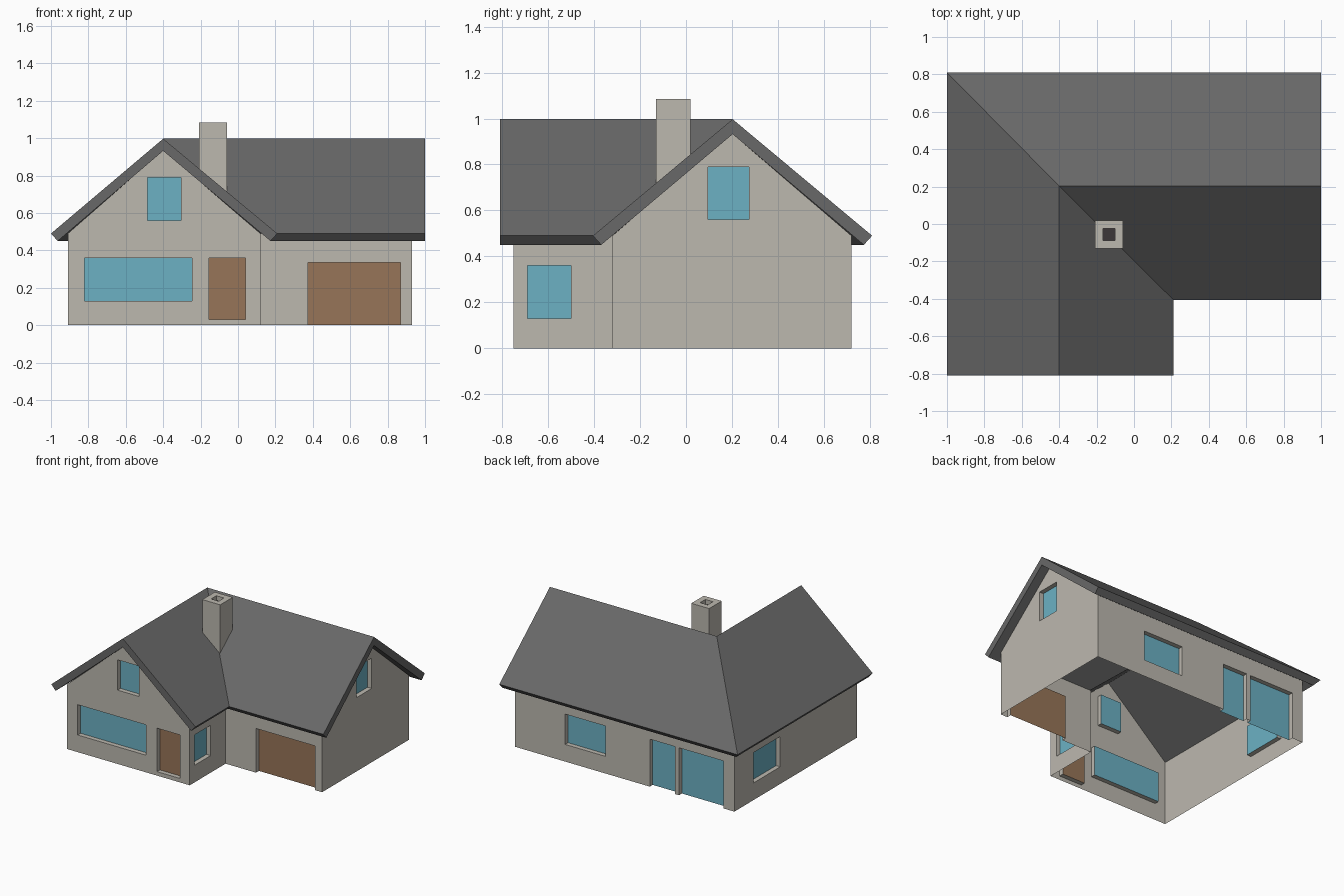
import bpy, bmesh
from mathutils import Vector

if "Cube" in bpy.data.objects:
    bpy.data.objects.remove(bpy.data.objects["Cube"])

def material(name, rgb):
    m = bpy.data.materials.new(name)
    lin = [((c / 255 + 0.055) / 1.055) ** 2.4 for c in rgb]
    m.diffuse_color = (*lin, 1)
    m.use_nodes = True
    m.node_tree.nodes["Principled BSDF"].inputs["Base Color"].default_value = m.diffuse_color
    return m

WALL = material("wall_render", (188, 184, 175))
ROOF = material("roof_slate", (104, 104, 104))
GLASS = material("window_glass", (108, 177, 196))
WOOD = material("brown_wood", (151, 117, 88))
DARK = material("flue_dark", (60, 55, 56))

def finish(name, bm, *mats):
    me = bpy.data.meshes.new(name)
    bm.to_mesh(me)
    bm.free()
    for m in mats:
        me.materials.append(m)
    ob = bpy.data.objects.new(name, me)
    bpy.context.collection.objects.link(ob)
    return ob

def face(bm, pts, toward, mat=0):
    """Add a face whose normal agrees with the direction 'toward'."""
    f = bm.faces.new([bm.verts.new(p) for p in pts])
    f.normal_update()
    if f.normal.dot(toward) < 0:
        f.normal_flip()
    f.material_index = mat
    return f

RECESS = 0.035
EAVE = 0.49

def wall(name, axis, pos, sign, w0, w1, ridge, openings):
    """Single-skin wall with recessed openings: (name, w0, w1, z0, z1, material)."""
    n = Vector((0, sign, 0)) if axis == "x" else Vector((sign, 0, 0))

    def at(w, z, depth=0.0):
        p = pos - sign * depth
        return Vector((w, p, z)) if axis == "x" else Vector((p, w, z))

    # outline, notched where an opening reaches the ground
    loop = [(w0, 0)]
    for _, a, b, z0, z1, _ in sorted(openings, key=lambda o: o[1]):
        if z0 == 0:
            loop += [(a, 0), (a, z1), (b, z1), (b, 0)]
    loop += [(w1, 0), (w1, EAVE)]
    if ridge is not None:
        loop.append((ridge, 0.935))
    loop.append((w0, EAVE))
    loops = [loop] + [[(a, z0), (b, z0), (b, z1), (a, z1)]
                      for _, a, b, z0, z1, _ in openings if z0 > 0]
    bm = bmesh.new()
    edges = []
    for lp in loops:
        vs = [bm.verts.new(at(*p)) for p in lp]
        edges += [bm.edges.new((vs[i - 1], vs[i])) for i in range(len(vs))]
    bmesh.ops.triangle_fill(bm, edges=edges, normal=n, use_beauty=True)
    for f in bm.faces:
        f.normal_update()
        if f.normal.dot(n) < 0:
            f.normal_flip()
    # reveals and panes
    for label, a, b, z0, z1, mat in openings:
        c = [(a, z0), (b, z0), (b, z1), (a, z1)]
        mid = at((a + b) / 2, (z0 + z1) / 2)
        for i in range(4):
            p, q = c[i], c[(i + 1) % 4]
            if p[1] == q[1] == 0:
                continue
            face(bm, [at(*p), at(*q), at(*q, RECESS), at(*p, RECESS)],
                 mid - (at(*p) + at(*q)) / 2)
        pane = bmesh.new()
        face(pane, [at(*p, RECESS) for p in c], n)
        finish(label, pane, mat)
    finish(name, bm, WALL)

# walls, windows and doors
wall("front_gable_wall", "x", -0.75, -1, -0.91, 0.12, -0.4, [
    ("living_room_window", -0.82, -0.245, 0.13, 0.36, GLASS),
    ("front_attic_window", -0.485, -0.305, 0.56, 0.79, GLASS),
    ("front_door", -0.155, 0.04, 0.03, 0.36, WOOD)])
wall("garage_wall", "x", -0.32, -1, 0.12, 0.93, None, [
    ("garage_door", 0.375, 0.87, 0, 0.335, WOOD)])
wall("porch_side_wall", "y", 0.12, 1, -0.75, -0.32, None, [
    ("porch_window", -0.69, -0.50, 0.13, 0.36, GLASS)])
wall("right_gable_wall", "y", 0.93, 1, -0.32, 0.72, 0.2, [
    ("right_attic_window", 0.095, 0.275, 0.56, 0.79, GLASS)])
wall("back_wall", "x", 0.72, 1, -0.91, 0.93, None, [
    ("back_window", 0.17, 0.51, 0.13, 0.36, GLASS),
    ("terrace_door", -0.41, -0.20, 0, 0.36, GLASS),
    ("terrace_window", -0.82, -0.445, 0, 0.36, GLASS)])
wall("left_wall", "y", -0.91, -1, -0.75, 0.72, None, [
    ("left_window", 0.17, 0.49, 0.13, 0.36, GLASS)])

# L-shaped roof slab: outer skin, inner skin, joined along the border
def roof_points(inset, eave_z, ridge_z):
    l, r, f, b = -1 + inset, 0.21 - inset, -0.405 + inset, 0.81 - inset
    return [(l, -0.81, eave_z), (-0.4, -0.81, ridge_z), (r, -0.81, eave_z),
            (r, f, eave_z), (1, f, eave_z), (1, 0.203, ridge_z),
            (1, b, eave_z), (l, b, eave_z), (-0.4, 0.203, ridge_z)]

bm = bmesh.new()
top = [bm.verts.new(p) for p in roof_points(0, 0.49, 0.997)]
low = [bm.verts.new(p) for p in roof_points(0.036, 0.45, 0.932)]
for quad in [(0, 1, 8, 7), (1, 2, 3, 8), (3, 4, 5, 8), (5, 6, 7, 8)]:
    bm.faces.new([top[i] for i in quad])
    bm.faces.new([low[i] for i in reversed(quad)])
for i in range(8):
    j = (i + 1) % 8
    bm.faces.new((top[i], top[j], low[j], low[i]))
bmesh.ops.recalc_face_normals(bm, faces=bm.faces)
finish("roof", bm, ROOF)

# chimney standing on the valley, with a dark flue
def roof_z(x, y):
    return 0.997 - 0.84 * min(abs(x + 0.4), abs(0.203 - y))

def square(half, z=None):
    pts = [(-0.133 + sx * half, -0.056 + sy * half)
           for sx, sy in ((-1, -1), (1, -1), (1, 1), (-1, 1))]
    return [(x, y, roof_z(x, y) - 0.03 if z is None else z) for x, y in pts]

bm = bmesh.new()
rings = [[bm.verts.new(p) for p in s] for s in
         (square(0.075), square(0.075, 1.085), square(0.032, 1.085), square(0.032, 1.05))]
for a, b in zip(rings, rings[1:]):
    for i in range(4):
        j = (i + 1) % 4
        bm.faces.new((a[i], a[j], b[j], b[i]))
bm.faces.new(rings[3]).material_index = 1
finish("chimney", bm, WALL, DARK)
